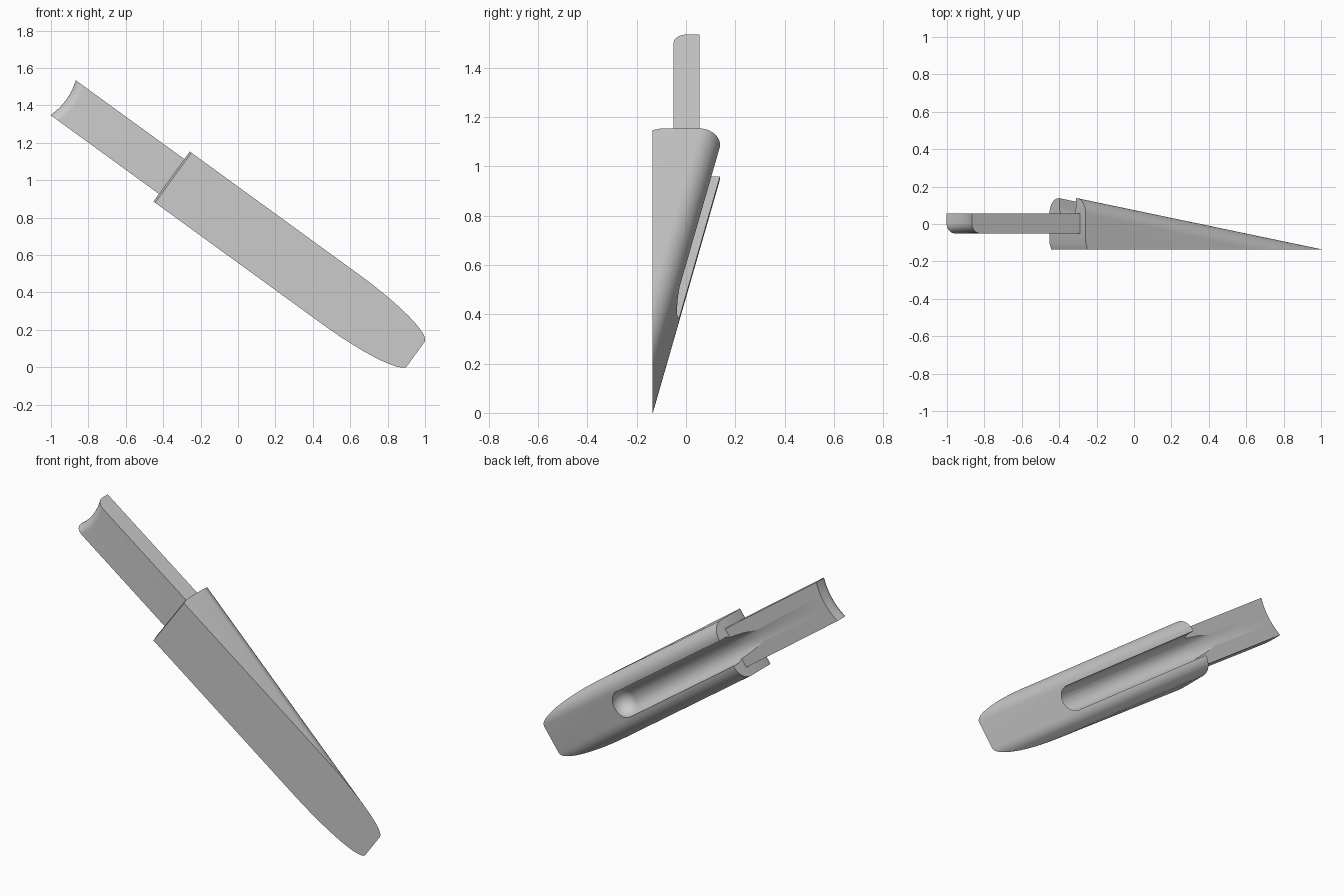
import bpy, bmesh
from math import sin, cos, pi, radians
from mathutils import Matrix

cube = bpy.data.objects.get("Cube")
if cube:
    bpy.data.objects.remove(cube, do_unlink=True)

# Local frame: x runs along the tool toward the tip, y is depth, z is width
PLACE = Matrix.Translation((-0.355, 0, 1.02)) @ Matrix.Rotation(radians(36), 4, 'Y')
LENGTH, HALF, ROUND = 1.614, 0.165, 0.084
FRONT, BACK = -0.135, 0.138

grey = bpy.data.materials.new("plain_grey")
grey.use_nodes = True
grey.diffuse_color = (0.6, 0.6, 0.6, 1)
grey.node_tree.nodes["Principled BSDF"].inputs["Base Color"].default_value = (0.6, 0.6, 0.6, 1)


def finish(name, bm):
    bmesh.ops.recalc_face_normals(bm, faces=bm.faces[:])
    mesh = bpy.data.meshes.new(name)
    bm.to_mesh(mesh)
    bm.free()
    mesh.materials.append(grey)
    obj = bpy.data.objects.new(name, mesh)
    bpy.context.collection.objects.link(obj)
    obj.matrix_world = PLACE
    return obj


def loft(rings):
    bm = bmesh.new()
    loops = [[bm.verts.new(p) for p in ring] for ring in rings]
    n = len(loops[0])
    for a, b in zip(loops, loops[1:]):
        for i in range(n):
            j = (i + 1) % n
            bm.faces.new((a[i], a[j], b[j], b[i]))
    bm.faces.new(loops[0][::-1])
    bm.faces.new(loops[-1])
    bmesh.ops.recalc_face_normals(bm, faces=bm.faces[:])
    return bm


def slice_off(bm, point, normal):
    geom = bm.verts[:] + bm.edges[:] + bm.faces[:]
    bmesh.ops.bisect_plane(bm, geom=geom, plane_co=point, plane_no=normal, clear_outer=True)
    bmesh.ops.holes_fill(bm, edges=[e for e in bm.edges if e.is_boundary], sides=0)


# Wedge handle: round-backed section swept down the slope, cut flat at the front
arc = [(BACK - ROUND + ROUND * sin(a), HALF - ROUND + ROUND * cos(a))
       for a in (i * pi / 24 for i in range(13))]
section = [(-0.6, HALF)] + arc + [(y, -z) for y, z in reversed(arc)] + [(-0.6, -HALF)]
bm = loft([[(x, y + (FRONT - BACK) * x / LENGTH, z) for y, z in section]
           for x in (0, LENGTH)])
slice_off(bm, (0, FRONT, 0), (0, -1, 0))
slice_off(bm, (0, -0.1, 0), (-0.95, -0.3, 0))
handle = finish("wedge_handle", bm)

# Blade: bar with a hollow end that rounds over toward the front
rings = []
for k in range(17):
    t = k / 8 - 1
    end = -0.717 + 0.02 * (1 - t * t)
    nose = [(end + 0.055 * (1 - sin(a)), 0.005 - 0.055 * cos(a))
            for a in (i * pi / 20 for i in range(11))]
    rings.append([(x, y, 0.115 * t) for x, y in
                  [(0.04, -0.05)] + nose + [(end, 0.055), (0.04, 0.055)]])
blade = finish("blade", loft(rings))

# Slot cutter: hull of balls along the slot and their copies above the back
bm = bmesh.new()
for x, y in ((0.955, -0.045), (-0.5, 0.168)):
    for lift in (0, 0.4):
        bmesh.ops.create_uvsphere(
            bm, u_segments=40, v_segments=20, radius=0.075,
            matrix=Matrix.Translation((x, y + lift, 0)) @ Matrix.Rotation(pi / 2, 4, 'X'))
cloud = [v.co.copy() for v in bm.verts]
bm.free()
bm = bmesh.new()
verts = [bm.verts.new(p) for p in cloud]
bmesh.ops.convex_hull(bm, input=verts)
bmesh.ops.delete(bm, geom=[v for v in bm.verts if not v.link_faces], context='VERTS')
cutter = finish("slot_cutter", bm)
cutter.hide_render = True

# Cut the slot through handle and blade, then smooth the rounded faces
for obj in (handle, blade):
    bpy.ops.object.select_all(action='DESELECT')
    obj.select_set(True)
    bpy.context.view_layer.objects.active = obj
    mod = obj.modifiers.new("slot", 'BOOLEAN')
    mod.operation = 'DIFFERENCE'
    mod.solver = 'EXACT'
    mod.object = cutter
    bpy.ops.object.modifier_apply(modifier=mod.name)
    bpy.ops.object.shade_smooth_by_angle(angle=radians(25))
bpy.data.objects.remove(cutter, do_unlink=True)
